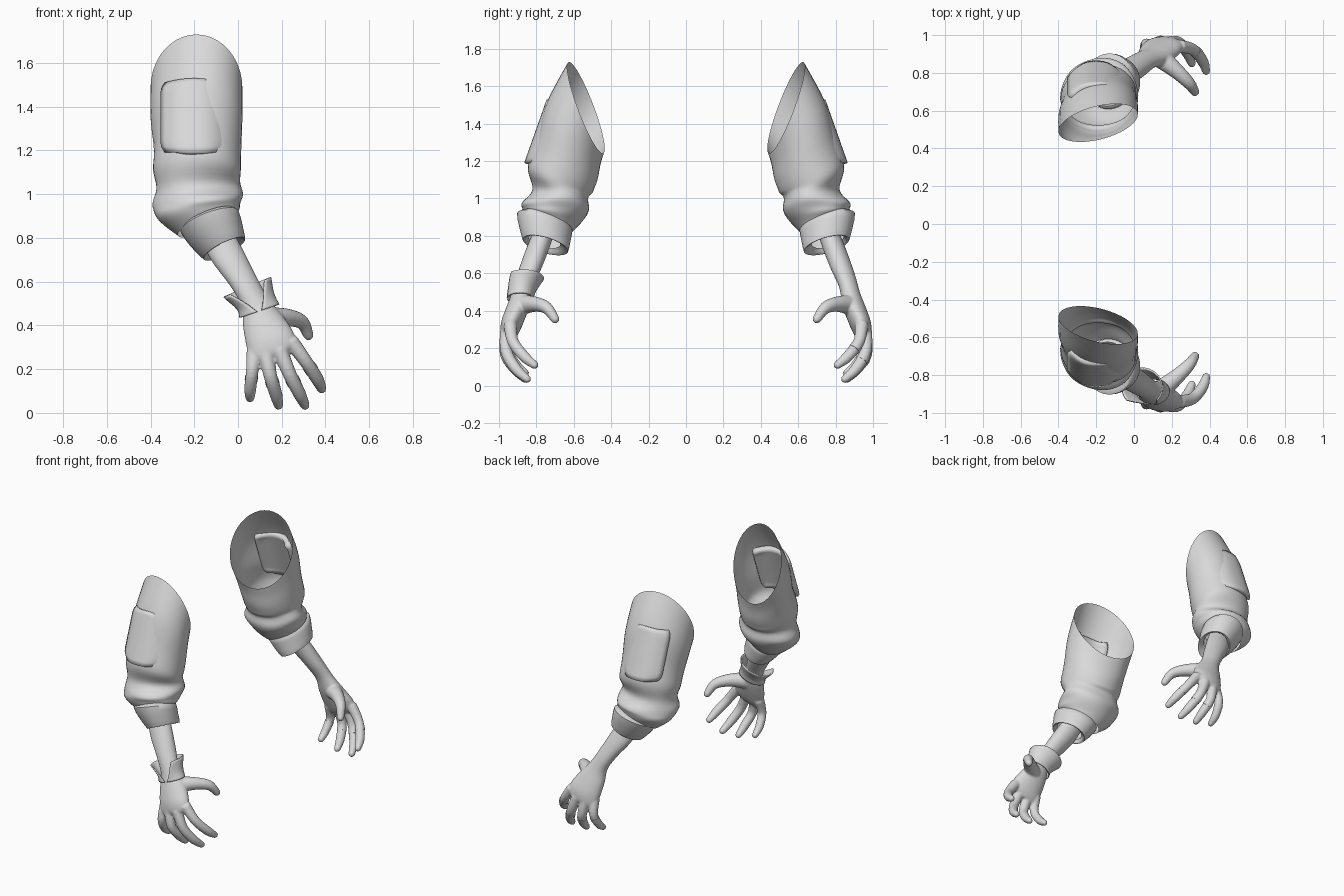
import bpy, bmesh, math
from mathutils import Vector

cube = bpy.data.objects.get("Cube")
if cube:
    bpy.data.objects.remove(cube)

GREY = (0.7, 0.7, 0.7, 1)
mat = bpy.data.materials.new("plain grey")
mat.use_nodes = True
mat.diffuse_color = GREY
bsdf = mat.node_tree.nodes["Principled BSDF"]
bsdf.inputs["Base Color"].default_value = GREY
bsdf.inputs["Roughness"].default_value = 0.7


def spline(rows, steps):
    """Catmull-Rom through rows of numbers."""
    out = []
    for i in range(len(rows) - 1):
        a, b, c, d = (rows[max(0, min(len(rows) - 1, i + k))] for k in (-1, 0, 1, 2))
        for k in range(steps):
            t = k / steps
            out.append([0.5 * (2 * q + (r - p) * t + (2 * p - 5 * q + 4 * r - s) * t ** 2
                               + (3 * q - p - 3 * r + s) * t ** 3)
                        for p, q, r, s in zip(a, b, c, d)])
    return out + [list(rows[-1])]


def loft(bm, loops, side, closed=True, caps=False):
    """Skin a list of point loops; side mirrors them in y."""
    rings = [[bm.verts.new((p[0], p[1] * side, p[2])) for p in loop] for loop in loops]
    n = len(rings[0])
    for a, b in zip(rings, rings[1:]):
        for j in range(n if closed else n - 1):
            k = (j + 1) % n
            bm.faces.new((a[j], a[k], b[k], b[j]))
    if caps:
        bm.faces.new(rings[0])
        bm.faces.new(rings[-1])


def ellipse(row, n=32, wobble=None):
    """Row holds centre, width axis and depth axis."""
    c, u, v = Vector(row[0:3]), Vector(row[3:6]), Vector(row[6:9])
    pts = []
    for j in range(n):
        t = math.tau * j / n
        f = wobble(t) if wobble else 1
        pts.append(c + (u * math.cos(t) + v * math.sin(t)) * f)
    return pts


def tube_loops(rows, n=14):
    """Round loops across a path of (x, y, z, radius)."""
    pts = [Vector(r[:3]) for r in rows]
    loops = []
    for i, r in enumerate(rows):
        d = (pts[min(i + 1, len(pts) - 1)] - pts[max(i - 1, 0)]).normalized()
        u = d.cross(Vector((0, 1, 0))).normalized()
        v = d.cross(u)
        loops.append([pts[i] + (u * math.cos(math.tau * j / n) + v * math.sin(math.tau * j / n)) * r[3]
                      for j in range(n)])
    return loops


def finish(name, bm, angle=50):
    bmesh.ops.recalc_face_normals(bm, faces=bm.faces[:])
    me = bpy.data.meshes.new(name)
    bm.to_mesh(me)
    bm.free()
    me.materials.append(mat)
    ob = bpy.data.objects.new(name, me)
    bpy.context.collection.objects.link(ob)
    bpy.ops.object.select_all(action='DESELECT')
    ob.select_set(True)
    bpy.context.view_layer.objects.active = ob
    bpy.ops.object.shade_smooth_by_angle(angle=math.radians(angle))
    return ob


def thicken(ob, amount, offset):
    m = ob.modifiers.new("thickness", 'SOLIDIFY')
    m.thickness = amount
    m.offset = offset


# Cross-sections: centre, width axis, depth axis
SLEEVE = [
    (-.19, -.535, 1.485, .21, -.045, 0, 0, -.09, .245),
    (-.19, -.6, 1.35, .21, -.03, 0, 0, -.14, .17),
    (-.185, -.637, 1.21, .2, -.02, 0, 0, -.163, .11),
    (-.187, -.672, 1.105, .2, -.01, 0, 0, -.175, .065),
    (-.185, -.67, 1.03, .193, 0, .01, 0, -.15, .02),
    (-.182, -.692, .965, .205, 0, .02, 0, -.178, .015),
    (-.175, -.715, .91, .185, 0, .03, 0, -.16, .03),
    (-.14, -.735, .865, .135, 0, .05, 0, -.125, .04),
]
CUFF = [
    (-.14, -.745, .885, .11, 0, .045, 0, -.12, .04),
    (-.13, -.755, .875, .133, 0, .045, 0, -.148, .045),
    (-.1, -.755, .815, .12, 0, .046, 0, -.138, .04),
    (-.068, -.752, .76, .1, 0, .045, 0, -.125, .033),
    (-.063, -.752, .75, .092, 0, .042, 0, -.115, .03),
    (-.075, -.757, .775, .075, 0, .035, 0, -.085, .02),
]
ARM = [
    (-.13, -.74, .88, .06, 0, .03, 0, -.06, -.02),
    (-.06, -.79, .74, .07, 0, .03, 0, -.068, -.02),
    (.02, -.838, .61, .058, 0, .025, 0, -.066, -.02),
    (.075, -.875, .51, .06, 0, .02, 0, -.056, -.015),
    (.115, -.9, .42, .093, 0, .02, 0, -.064, -.01),
    (.145, -.928, .34, .108, 0, .03, 0, -.06, 0),
    (.16, -.945, .28, .102, 0, .035, 0, -.047, 0),
    (.165, -.95, .25, .07, 0, .025, 0, -.025, 0),
]
# Finger paths: position and radius, from knuckle to tip
FINGERS = [
    [(.075, -.93, .29, .036), (.065, -.953, .19, .029), (.056, -.91, .11, .028), (.055, -.86, .068, .021)],
    [(.125, -.955, .28, .036), (.148, -.965, .17, .031), (.172, -.915, .09, .03), (.185, -.86, .035, .022)],
    [(.19, -.96, .29, .036), (.235, -.96, .18, .032), (.28, -.91, .09, .03), (.306, -.85, .035, .022)],
    [(.24, -.94, .33, .036), (.31, -.925, .235, .031), (.362, -.865, .155, .03), (.382, -.81, .11, .022)],
    [(.14, -.88, .43, .055), (.225, -.81, .435, .042), (.292, -.745, .415, .033), (.322, -.7, .355, .024)],
]


def sleeve_loops():
    loops = []
    rows = spline(SLEEVE, 5)
    for i, row in enumerate(rows):
        f = i / (len(rows) - 1)
        fold = 0.028 * math.sin(math.pi * min(1, max(0, (f - .35) / .65)))
        loops.append(ellipse(row, 40, lambda t: 1 + fold * math.sin(3 * t + 14 * f)
                             + fold * .6 * math.sin(22 * f - 2 * t)))
    return loops


for label, side in (("front", 1), ("rear", -1)):
    # Open-topped sleeve with folds above the cuff
    bm = bmesh.new()
    loft(bm, sleeve_loops(), side)
    finish(label + "_sleeve", bm)

    # Turned sleeve cuff
    bm = bmesh.new()
    loft(bm, [ellipse(r) for r in spline(CUFF, 2)], side)
    finish(label + "_sleeve_cuff", bm)

    # Raised panel wrapped over the outer upper sleeve
    bm = bmesh.new()
    loops = []
    for i in range(13):
        f = i / 12
        half = .155 - .02 * max(0, abs(2 * f - 1) - .8) / .2
        z = 1.53 - .34 * f
        row = []
        for j in range(15):
            e = j / 7 - 1
            y = -.745 - .12 * f + .075 * abs(e) ** 2.6
            row.append((-.2 + e * half, y, z - .02 * e * e * (1 - f)))
        loops.append(row)
    loft(bm, loops, side, closed=False)
    ob = finish(label + "_sleeve_panel", bm)
    thicken(ob, .035, -1 if sum(p.normal.y for p in ob.data.polygons) * side < 0 else 1)

    # Forearm, palm and fingers fused into one skin
    bm = bmesh.new()
    loft(bm, [ellipse(r, 24) for r in spline(ARM, 4)], side, caps=True)
    for path in FINGERS:
        rows = spline(path, 5)
        tip, before = Vector(rows[-1][:3]), Vector(rows[-2][:3])
        d, r = (tip - before).normalized(), rows[-1][3]
        for a in (.5, 1.0, 1.4):
            rows.append([*(tip + d * r * math.sin(a)), r * math.cos(a)])
        loft(bm, tube_loops(rows), side, caps=True)
    ob = finish(label + "_arm_and_hand", bm)
    m = ob.modifiers.new("fuse", 'REMESH')
    m.mode = 'VOXEL'
    m.voxel_size = .007
    m.use_smooth_shade = True
    m = ob.modifiers.new("soften", 'SMOOTH')
    m.factor = .5
    m.iterations = 4

# Flared glove cuff, split over the back of the front hand
bm = bmesh.new()
FLARE = [(.098, -.887, .465, .088, 0, .03, 0, -.068, 0, .1),
         (.08, -.88, .51, .082, 0, .035, 0, -.075, 0, .45),
         (.042, -.865, .575, .106, 0, .045, 0, -.102, 0, .85)]
loops = []
for row in spline(FLARE, 4):
    c, u, v, gap = Vector(row[:3]), Vector(row[3:6]), Vector(row[6:9]), row[9]
    angles = [math.pi / 2 + gap + (math.tau - 2 * gap) * j / 28 for j in range(29)]
    loops.append([c + u * math.cos(t) + v * math.sin(t) for t in angles])
loft(bm, loops, 1, closed=False)
thicken(finish("front_glove_cuff", bm), .008, 0)

# Slim bands round the fingers of the rear hand
bm = bmesh.new()
for path in FINGERS[:4]:
    rows = spline(path, 12)[15:19]
    loft(bm, tube_loops([[*r[:3], r[3] + .001] for r in rows]), -1, caps=True)
finish("rear_finger_bands", bm)
